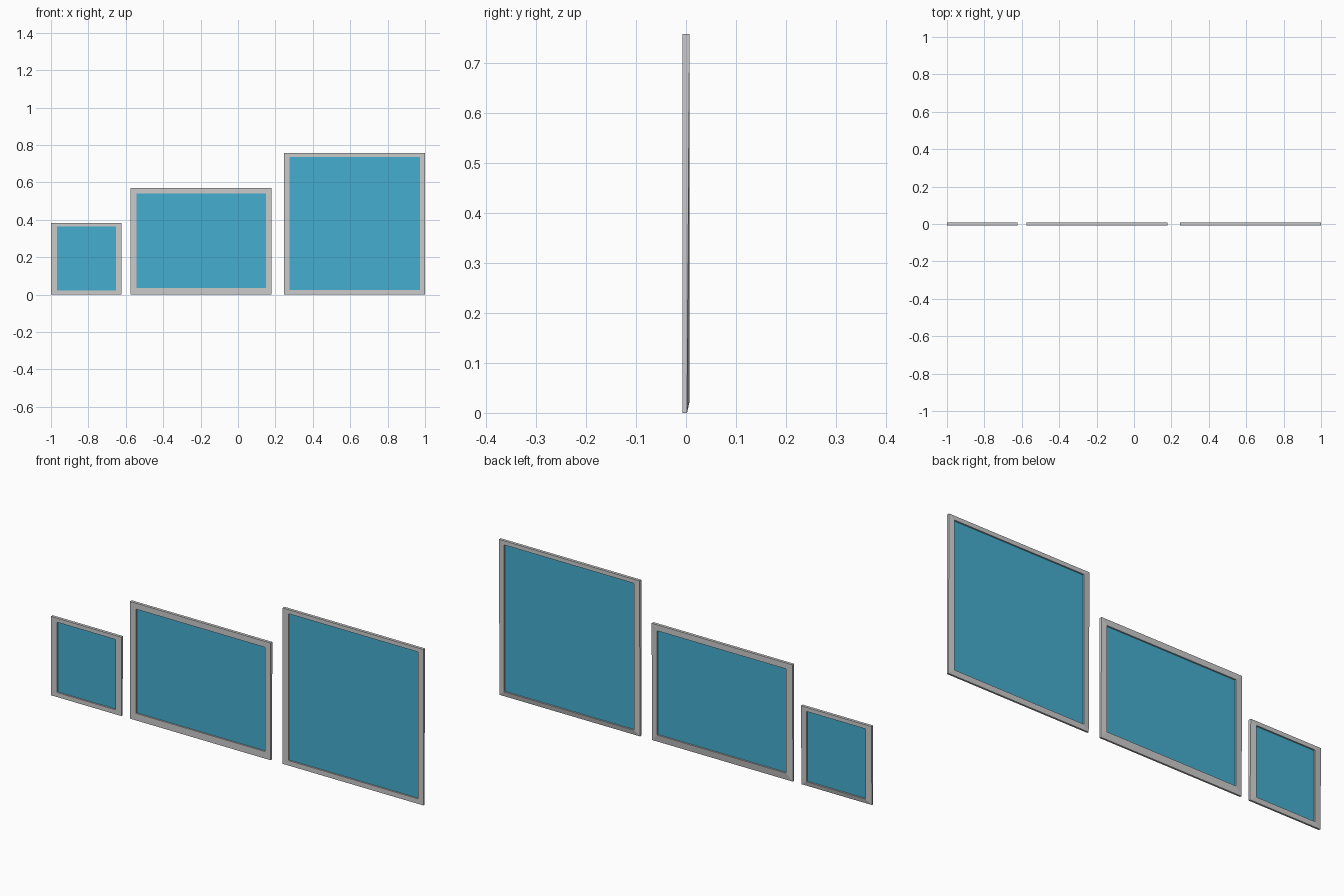
import bpy, bmesh

if "Cube" in bpy.data.objects:
    bpy.data.objects.remove(bpy.data.objects["Cube"])

T = 0.007          # half thickness of the frames
SLOPE_Y = 0.002    # back lower edge is pulled in, making a sloped bottom rail

glass_mat = bpy.data.materials.new("blue_glass")
glass_mat.diffuse_color = (0.06, 0.42, 0.62, 1)
glass_mat.use_nodes = True
glass_mat.node_tree.nodes["Principled BSDF"].inputs["Base Color"].default_value = glass_mat.diffuse_color


def add_object(name, bm, mat=None):
    mesh = bpy.data.meshes.new(name)
    bm.to_mesh(mesh)
    bm.free()
    ob = bpy.data.objects.new(name, mesh)
    bpy.context.collection.objects.link(ob)
    if mat:
        mesh.materials.append(mat)


def corners(x0, x1, z0, z1):
    return [(x0, z0), (x1, z0), (x1, z1), (x0, z1)]


def window(name, outer, inner):
    # Mitred frame: four matching loops joined into a closed ring
    bm = bmesh.new()

    def loop(rect, y):
        return [bm.verts.new((x, y, z)) for x, z in corners(*rect)]

    loops = [loop(outer, -T), loop(inner, -T), loop(inner, T), loop(outer, T)]
    for v in loops[3][:2]:
        v.co.y = SLOPE_Y
    for a, b in zip(loops, loops[1:] + loops[:1]):
        for i in range(4):
            j = (i + 1) % 4
            bm.faces.new((a[i], a[j], b[j], b[i]))
    bmesh.ops.recalc_face_normals(bm, faces=bm.faces)
    add_object(name + "_frame", bm)

    # Glass pane set midway in the frame
    bm = bmesh.new()
    bm.faces.new([bm.verts.new((x, 0, z)) for x, z in corners(*inner)])
    add_object(name + "_glass", bm, glass_mat)


# Small, wide and large windows: (x0, x1, z0, z1) outside and inside
window("small_window", (-1.0, -0.622, 0, 0.383), (-0.968, -0.652, 0.022, 0.363))
window("wide_window", (-0.576, 0.18, 0, 0.569), (-0.543, 0.15, 0.034, 0.54))
window("large_window", (0.245, 1.0, 0, 0.757), (0.275, 0.972, 0.024, 0.737))
